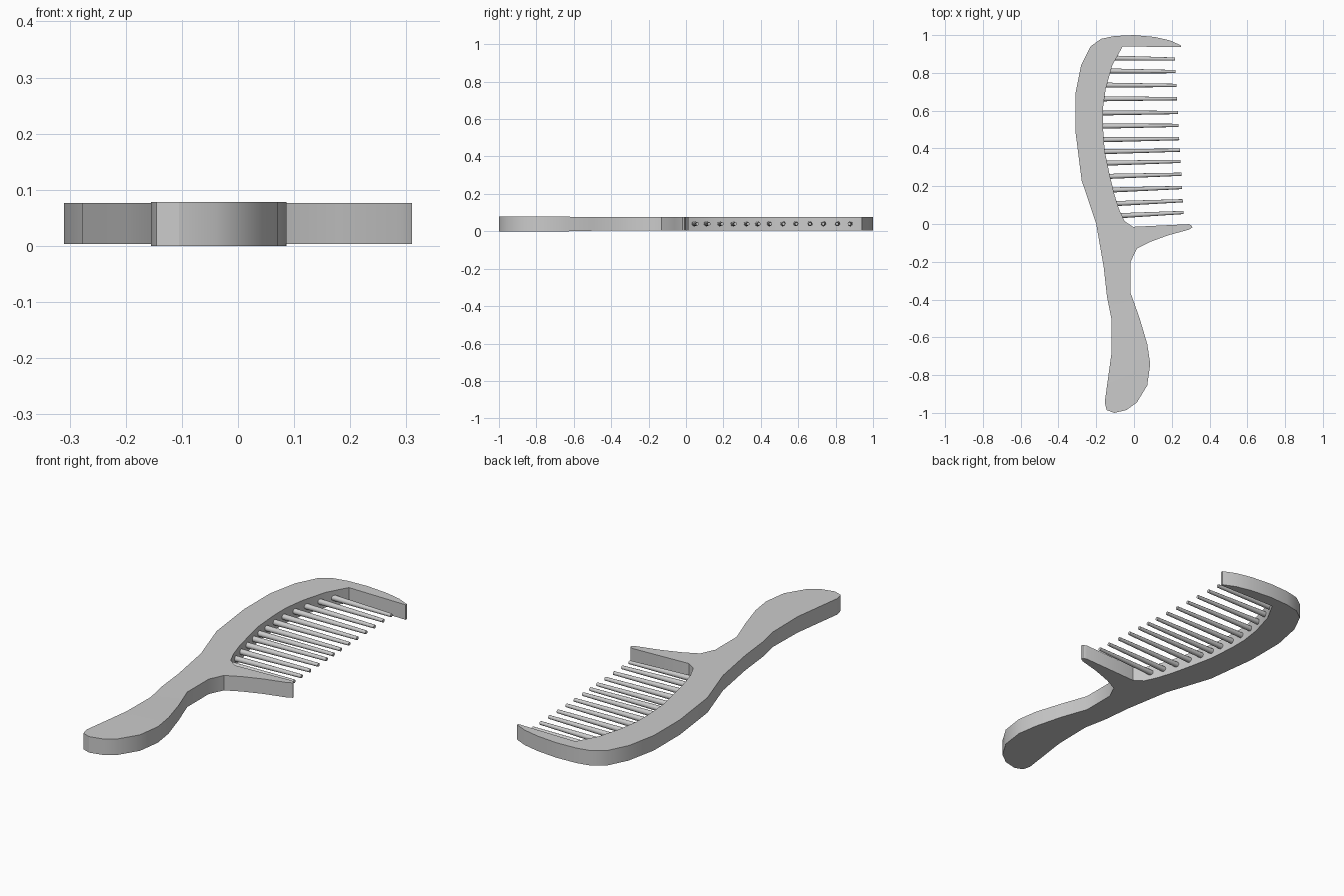
import bpy, bmesh, math
from mathutils import Vector, Matrix

if "Cube" in bpy.data.objects:
    bpy.data.objects.remove(bpy.data.objects["Cube"])

# Inner edge of the spine, from tip end to guard end
INNER = [(-0.06, 0.94), (-0.115, 0.84), (-0.15, 0.715), (-0.165, 0.61), (-0.165, 0.52),
         (-0.155, 0.385), (-0.13, 0.265), (-0.105, 0.16), (-0.08, 0.08), (-0.05, 0.015),
         (-0.005, -0.015)]
GUARD = [(0.29, -0.001), (0.305, -0.008), (0.31, -0.018), (0.29, -0.03), (0.18, -0.06), (0.085, -0.095),
         (0.015, -0.13)]
HANDLE = [(-0.018, -0.2), (-0.018, -0.365), (0.03, -0.5), (0.07, -0.635), (0.086, -0.74),
          (0.07, -0.855), (0.015, -0.945), (-0.04, -0.985), (-0.105, -1.0), (-0.145, -0.985),
          (-0.155, -0.945), (-0.12, -0.69), (-0.12, -0.5), (-0.143, -0.385), (-0.16, -0.23)]
BACK = [(-0.2, 0.0), (-0.277, 0.23), (-0.31, 0.49), (-0.31, 0.69), (-0.28, 0.84),
        (-0.23, 0.94), (-0.175, 0.98), (-0.105, 0.995), (0.0, 1.0), (0.11, 0.99),
        (0.19, 0.972), (0.25, 0.945), (0.25, 0.936)]


def finish(name, bm, angle):
    bmesh.ops.recalc_face_normals(bm, faces=bm.faces[:])
    mesh = bpy.data.meshes.new(name)
    bm.to_mesh(mesh)
    bm.free()
    ob = bpy.data.objects.new(name, mesh)
    bpy.context.collection.objects.link(ob)
    bpy.ops.object.select_all(action='DESELECT')
    ob.select_set(True)
    bpy.context.view_layer.objects.active = ob
    bpy.ops.object.shade_smooth_by_angle(angle=math.radians(angle))
    return ob


# Comb body: extruded outline, very slightly thinner at the head
bm = bmesh.new()
base = bm.faces.new([bm.verts.new((x, y, 0)) for x, y in INNER + GUARD + HANDLE + BACK])
ext = bmesh.ops.extrude_face_region(bm, geom=[base])
top = [v for v in ext['geom'] if isinstance(v, bmesh.types.BMVert)]
bmesh.ops.translate(bm, verts=top, vec=(0, 0, 0.078))
bmesh.ops.triangulate(bm, faces=[f for f in bm.faces if len(f.verts) > 4])
for v in bm.verts:
    if v.co.y > -0.55:
        v.co.z = 0.076 if v.co.z > 0.04 else 0.003
finish("comb_body", bm, 30)


def inner_x(y):
    for (x0, y0), (x1, y1) in zip(INNER, INNER[1:]):
        if y1 <= y <= y0:
            return x0 + (x1 - x0) * (y - y0) / (y1 - y0)
    return INNER[-1][0]


# Teeth: tapered round rods, fanning gently along the spine
ROOTS = [0.878, 0.81, 0.735, 0.663, 0.588, 0.518, 0.446, 0.383, 0.322, 0.252, 0.18, 0.108, 0.044]
for i, y in enumerate(ROOTS):
    t = i / (len(ROOTS) - 1)
    start = Vector((inner_x(y) - 0.012, y, 0.04))
    end = Vector((0.217 + 0.045 * t, y - 0.005 + 0.022 * t, 0.04))
    axis = end - start
    bm = bmesh.new()
    rot = axis.to_track_quat('Z', 'Y').to_matrix().to_4x4()
    bmesh.ops.create_cone(bm, cap_ends=True, segments=12, radius1=0.0135, radius2=0.0085,
                          depth=axis.length,
                          matrix=Matrix.Translation((start + end) / 2) @ rot)
    finish(f"tooth_{i + 1}", bm, 40)
